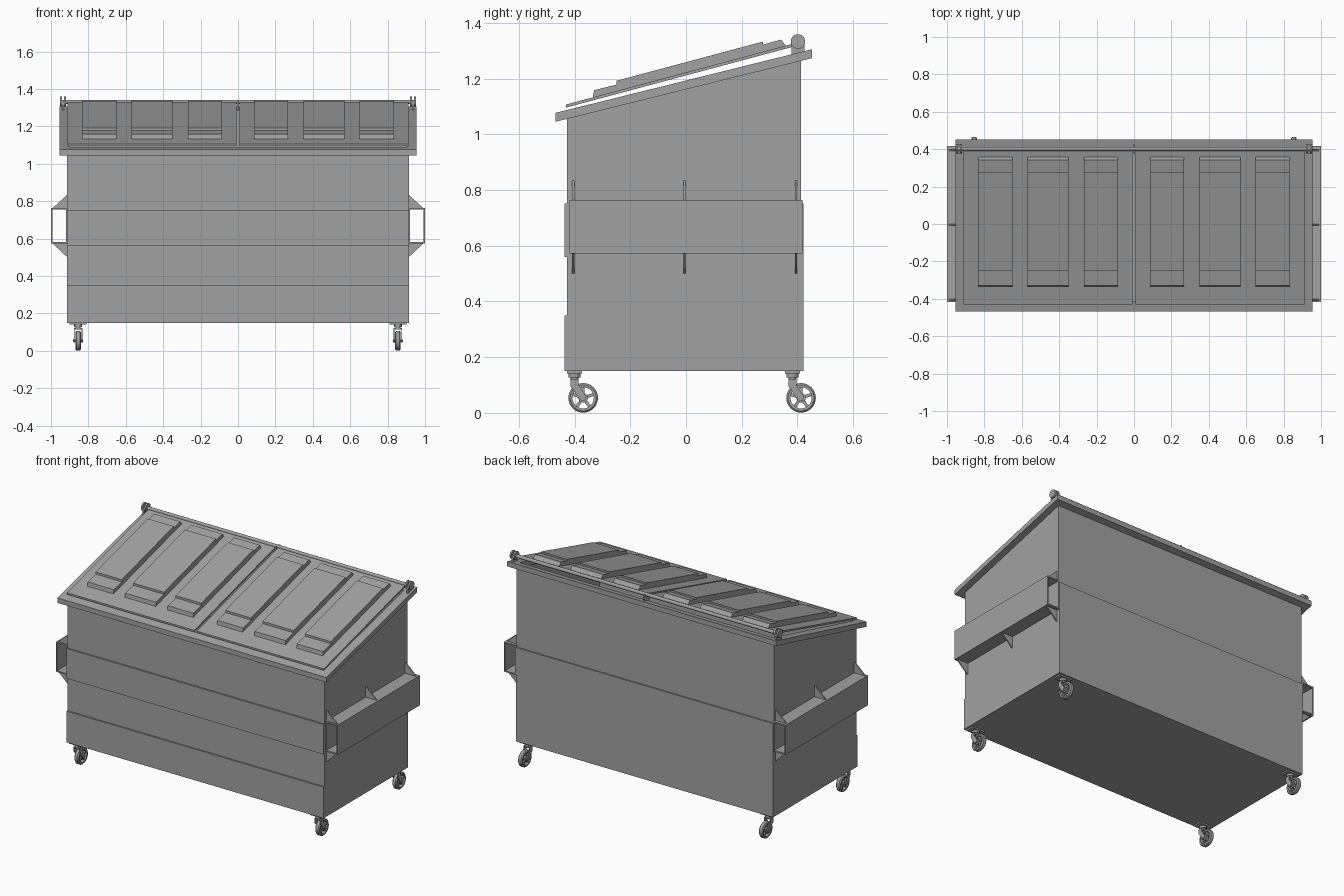
import bpy, bmesh, math
from mathutils import Matrix, Vector

cube = bpy.data.objects.get("Cube")
if cube:
    bpy.data.objects.remove(cube, do_unlink=True)

steel = bpy.data.materials.new("grey_steel")
steel.use_nodes = True
GREY = (0.36, 0.36, 0.36, 1)
steel.diffuse_color = GREY
steel.node_tree.nodes["Principled BSDF"].inputs["Base Color"].default_value = GREY


def finish(name, bm, smooth=False):
    bmesh.ops.recalc_face_normals(bm, faces=bm.faces)
    mesh = bpy.data.meshes.new(name)
    bm.to_mesh(mesh)
    bm.free()
    mesh.materials.append(steel)
    obj = bpy.data.objects.new(name, mesh)
    bpy.context.collection.objects.link(obj)
    if smooth:
        bpy.ops.object.select_all(action='DESELECT')
        obj.select_set(True)
        bpy.context.view_layer.objects.active = obj
        bpy.ops.object.shade_smooth_by_angle(angle=math.radians(35))
    return obj


def add_prism(bm, points, x0, x1):
    """Extrude a (y, z) profile from x0 to x1."""
    face = bm.faces.new([bm.verts.new((x0, y, z)) for y, z in points])
    out = bmesh.ops.extrude_face_region(bm, geom=[face])["geom"]
    bmesh.ops.translate(bm, vec=(x1 - x0, 0, 0),
                        verts=[v for v in out if isinstance(v, bmesh.types.BMVert)])


def add_box(bm, x0, x1, y0, y1, z0, z1):
    add_prism(bm, [(y0, z0), (y1, z0), (y1, z1), (y0, z1)], x0, x1)


def add_rod(bm, center, radius, length, segments=24, axis='Y'):
    """Cylinder along x (axis 'Y' turn) or z (axis None)."""
    turn = Matrix.Rotation(math.pi / 2, 4, axis) if axis else Matrix()
    bmesh.ops.create_cone(bm, cap_ends=True, segments=segments, radius1=radius, radius2=radius,
                          depth=length, matrix=Matrix.Translation(center) @ turn)


def rim_top(y):
    return 1.077 + 0.248 * (y + 0.468)


def lid_top(y):
    return 1.107 + 0.268 * (y + 0.43)


# Hollow body: banded front, stepped back, sloped open top
F, B = -0.427, 0.413
bm = bmesh.new()
add_prism(bm, [(F - .01, .15), (F - .01, .35), (F, .35), (F, .56), (F - .01, .56), (F - .01, .752),
               (F, .752), (F, rim_top(F) - .004), (B, rim_top(B) - .004), (B, .752),
               (B + .008, .752), (B + .008, .15)], -0.913, 0.913)
bmesh.ops.recalc_face_normals(bm, faces=bm.faces)
bm.normal_update()
bmesh.ops.delete(bm, geom=[f for f in bm.faces if f.normal.z > .5 and f.calc_center_median().z > 1],
                 context='FACES')
body = finish("body", bm)
wall = body.modifiers.new("wall", 'SOLIDIFY')
wall.thickness = 0.008
wall.offset = -1

# Sloped rim around the opening
bm = bmesh.new()
outer = [(-.955, -.468), (.955, -.468), (.955, .452), (-.955, .452)]
inner = [(-.9, -.415), (.9, -.415), (.9, .4), (-.9, .4)]
loops = [[bm.verts.new((x, y, rim_top(y) - drop)) for x, y in ring]
         for ring, drop in ((outer, 0), (inner, 0), (inner, .032), (outer, .032))]
for a, b in zip(loops, loops[1:] + loops[:1]):
    for i in range(4):
        j = (i + 1) % 4
        bm.faces.new((a[i], a[j], b[j], b[i]))
finish("top_rim", bm)

# Two lids with three stepped ridges each
ridge = [(-.335, lid_top(-.335) - .004), (-.33, 1.158), (-.25, 1.178), (-.25, 1.192), (.277, 1.333),
         (.277, 1.322), (.341, 1.34), (.36, lid_top(.36) - .004)]
for side, name in ((-1, "right"), (1, "left")):
    bm = bmesh.new()
    y0, y1 = -.43, .4
    add_prism(bm, [(y0, lid_top(y0) - .011), (y1, lid_top(y1) - .011), (y1, lid_top(y1)),
                   (y0, lid_top(y0))], side * .009, side * .911)
    finish(name + "_lid", bm)
    bm = bmesh.new()
    for x0, x1 in ((.085, .267), (.35, .57), (.65, .835)):
        add_prism(bm, ridge, side * x0, side * x1)
    finish(name + "_lid_ridges", bm)

# Hinge rod with end caps and brackets
HY, HZ = .402, 1.333
bm = bmesh.new()
add_rod(bm, (0, HY, HZ - .003), .011, 1.9)
for side in (-1, 1):
    for x in (.947, .925):
        add_rod(bm, (side * x, HY, HZ), .026, .011)
finish("hinge_rod", bm, True)
bm = bmesh.new()
for x in (-.936, 0, .936):
    add_box(bm, x - .005, x + .005, HY - .024, HY + .024, rim_top(HY) - .01, HZ)
finish("hinge_brackets", bm)

# Fork pockets: open sleeves with triangular gussets
P0, P1 = .573, .764
for side, name in ((-1, "right"), (1, "left")):
    bm = bmesh.new()
    for x0, x1, z0, z1 in ((.992, 1.0, P0, P1), (.912, .92, P0, P1),
                           (.913, .995, P0, P0 + .008), (.913, .995, P1 - .008, P1)):
        add_box(bm, side * x0, side * x1, -.418, .418, z0, z1)
    finish(name + "_fork_pocket", bm)
    bm = bmesh.new()
    for y in (-.405, -.005, .395):
        for base, tip in ((P1, .835), (P0, .5)):
            tri = [(.912, base), (.99, base), (.912, tip)]
            face = bm.faces.new([bm.verts.new((side * x, y - .004, z)) for x, z in tri])
            out = bmesh.ops.extrude_face_region(bm, geom=[face])["geom"]
            bmesh.ops.translate(bm, vec=(0, .008, 0),
                                verts=[v for v in out if isinstance(v, bmesh.types.BMVert)])
    finish(name + "_pocket_gussets", bm)


def add_tyre(bm, center, segments=32):
    """Ring with a rounded tread, turned about the x axis."""
    section = [(-.014, .038), (-.015, .047), (-.009, .053), (.009, .053), (.015, .047), (.014, .038)]
    rings = []
    for i in range(segments):
        a = math.tau * i / segments
        rings.append([bm.verts.new(Vector(center) + Vector((x, r * math.cos(a), r * math.sin(a))))
                      for x, r in section])
    for a, b in zip(rings, rings[1:] + rings[:1]):
        for i in range(len(section)):
            j = (i + 1) % len(section)
            bm.faces.new((a[i], a[j], b[j], b[i]))


# Swivel casters with spoked wheels
for x, xname in ((-.855, "right"), (.855, "left")):
    for y, yname in ((-.4, "front"), (.382, "back")):
        label = yname + "_" + xname
        hub = (x, y + .031, .054)
        bm = bmesh.new()
        add_tyre(bm, hub)
        add_rod(bm, hub, .017, .03)
        add_rod(bm, hub, .007, .052, 12)
        for k in range(5):
            spoke = bmesh.ops.create_cube(bm, size=1, matrix=Matrix.Translation(hub)
                                          @ Matrix.Rotation(math.tau * k / 5, 4, 'X')
                                          @ Matrix.Translation((0, 0, .027))
                                          @ Matrix.Diagonal((.016, .011, .03, 1)))
        finish(label + "_wheel", bm, True)
        bm = bmesh.new()
        add_box(bm, x - .045, x + .045, y - .027, y + .027, .141, .151)
        add_rod(bm, (x, y, .134), .021, .014, 20, None)
        add_rod(bm, (x, y, .126), .014, .012, 20, None)
        add_box(bm, x - .023, x + .023, y - .014, y + .014, .115, .122)
        for s in (-1, 1):
            add_prism(bm, [(y - .014, .122), (y - .014, .095), (y + .02, .046), (y + .036, .043),
                           (y + .042, .058), (y + .014, .1), (y + .014, .122)],
                      x + s * .018, x + s * .023)
        finish(label + "_caster_fork", bm)
